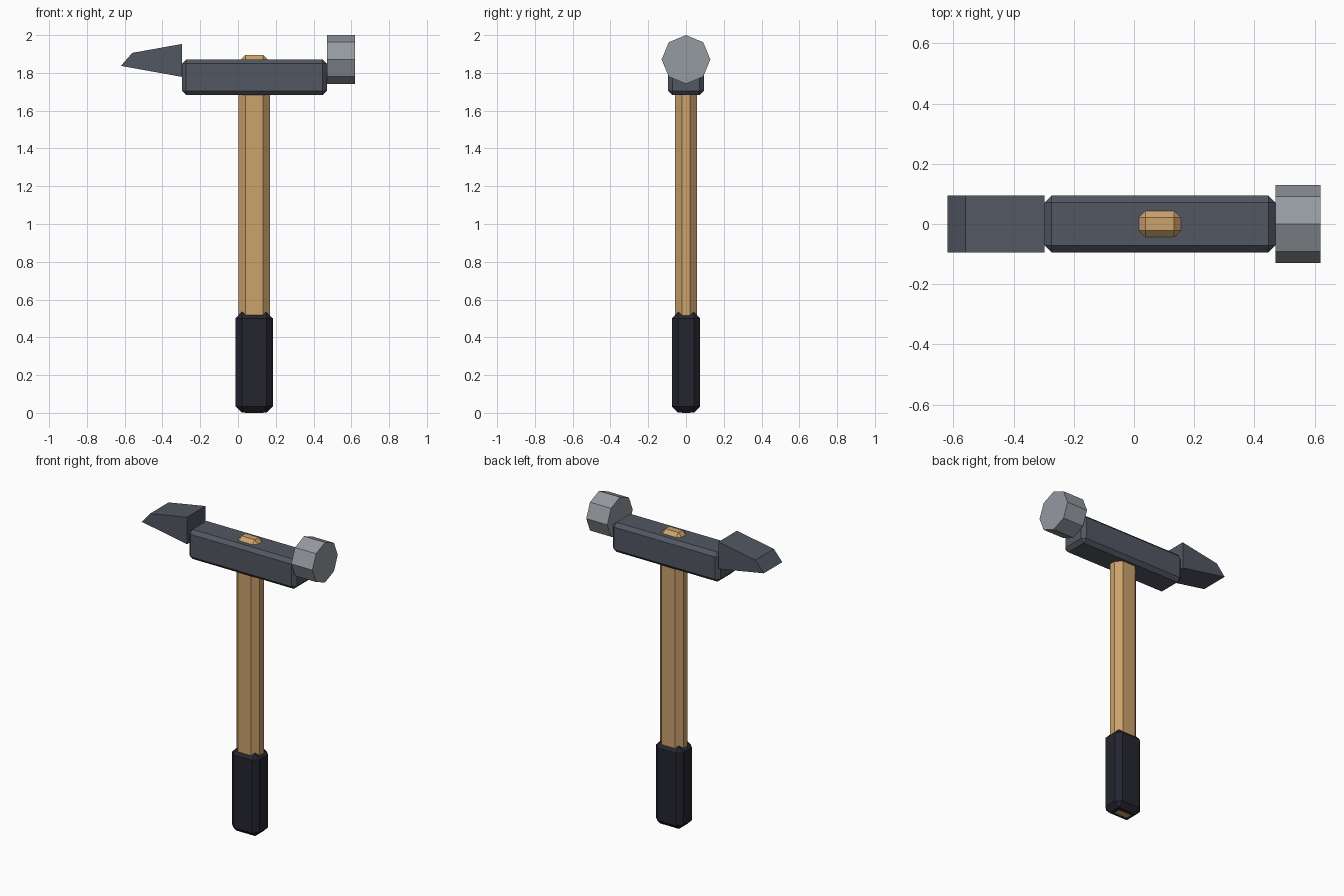
import bpy
import bmesh
from math import pi
from mathutils import Matrix, Vector

cube = bpy.data.objects.get("Cube")
if cube:
    bpy.data.objects.remove(cube, do_unlink=True)


def material(name, rgb):
    mat = bpy.data.materials.new(name)
    mat.use_nodes = True
    color = (*rgb, 1.0)
    mat.diffuse_color = color
    mat.node_tree.nodes["Principled BSDF"].inputs["Base Color"].default_value = color
    return mat


def finish(name, bm, mat):
    bmesh.ops.recalc_face_normals(bm, faces=bm.faces)
    mesh = bpy.data.meshes.new(name)
    bm.to_mesh(mesh)
    bm.free()
    mesh.materials.append(mat)
    obj = bpy.data.objects.new(name, mesh)
    bpy.context.collection.objects.link(obj)
    return obj


def chamfered_box(name, low, high, chamfer, mat):
    low, high = Vector(low), Vector(high)
    bm = bmesh.new()
    bmesh.ops.create_cube(bm, size=1)
    bmesh.ops.scale(bm, vec=high - low, verts=bm.verts)
    bmesh.ops.translate(bm, vec=(low + high) / 2, verts=bm.verts)
    bmesh.ops.bevel(bm, geom=bm.edges[:], offset=chamfer, offset_type='OFFSET',
                    segments=1, profile=0.5, affect='EDGES')
    return finish(name, bm, mat)


wood = material("warm wood", (0.60, 0.36, 0.15))
rubber = material("dark rubber", (0.018, 0.018, 0.029))
dark_steel = material("dark steel", (0.084, 0.095, 0.122))
bright_steel = material("bright steel", (0.30, 0.325, 0.355))

# Wooden shaft runs through the grip and the head
chamfered_box("handle", (0.003, -0.057, 0), (0.169, 0.057, 1.895), 0.036, wood)
chamfered_box("grip", (-0.012, -0.075, 0.001), (0.184, 0.075, 0.533), 0.032, rubber)
chamfered_box("head", (-0.297, -0.094, 1.682), (0.47, 0.094, 1.872), 0.023, dark_steel)

# Octagonal striking face, a corner pointing up
bm = bmesh.new()
bmesh.ops.create_cone(bm, cap_ends=True, segments=8, radius1=0.129, radius2=0.129,
                      depth=0.15,
                      matrix=Matrix.Translation((0.545, 0, 1.871)) @ Matrix.Rotation(pi / 2, 4, 'Y'))
finish("striker", bm, bright_steel)

# Wedge-shaped peen, a side profile extruded across the head
profile = [(-0.297, 1.953), (-0.297, 1.779), (-0.62, 1.837), (-0.56, 1.906)]
bm = bmesh.new()
side = bm.faces.new([bm.verts.new((x, -0.094, z)) for x, z in profile])
extruded = bmesh.ops.extrude_face_region(bm, geom=[side])["geom"]
bmesh.ops.translate(bm, vec=(0, 0.188, 0),
                    verts=[v for v in extruded if isinstance(v, bmesh.types.BMVert)])
# Close the near side if the extrusion consumed it
open_edges = [e for e in bm.edges if e.is_boundary]
if open_edges:
    bmesh.ops.holes_fill(bm, edges=open_edges, sides=4)
finish("peen", bm, dark_steel)
